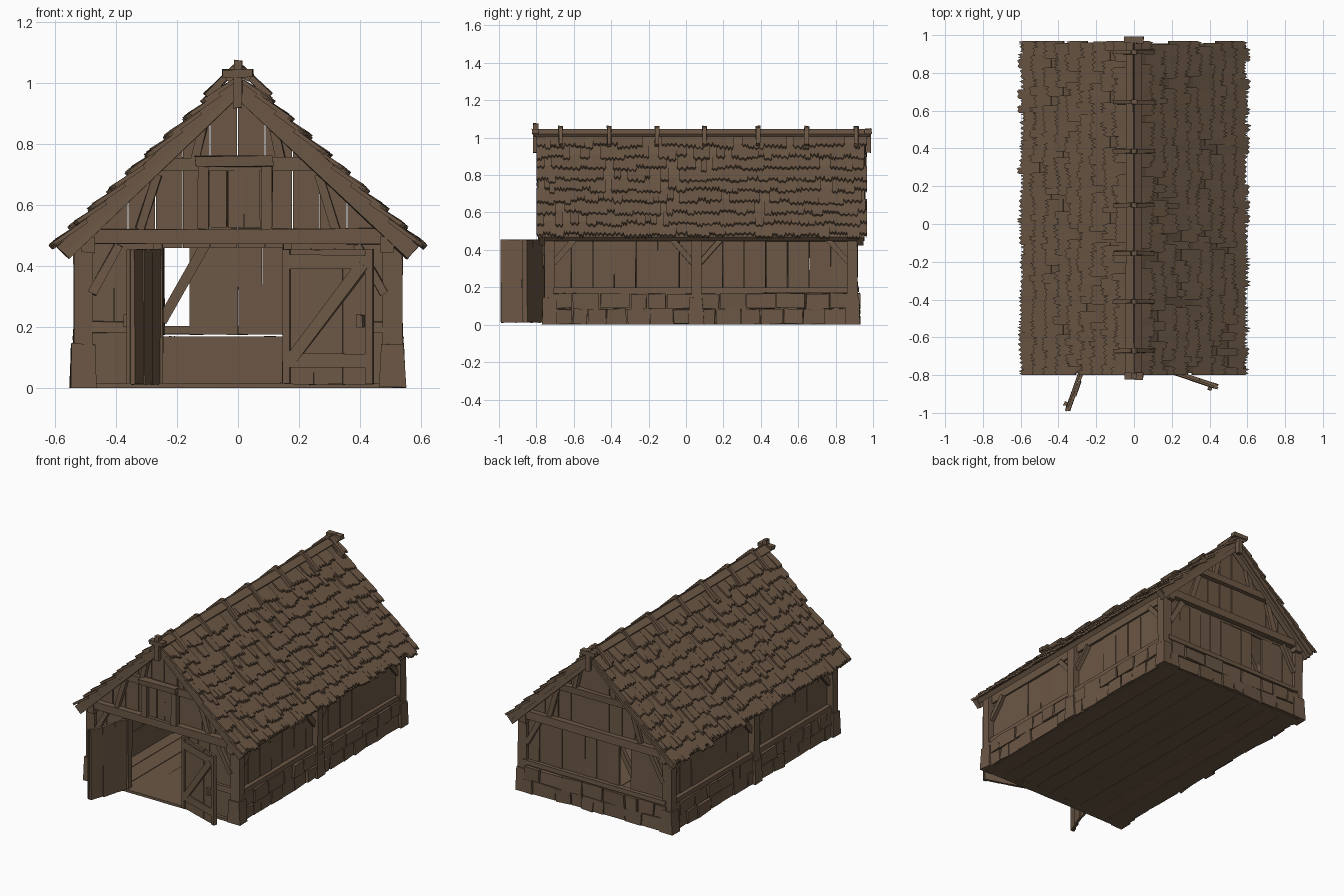
import bpy, bmesh, math, random
from mathutils import Vector as V

if "Cube" in bpy.data.objects:
    bpy.data.objects.remove(bpy.data.objects["Cube"])

random.seed(4)
wood = bpy.data.materials.new("weathered brown")
wood.diffuse_color = (0.15, 0.097, 0.06, 1)
wood.use_nodes = True
wood.node_tree.nodes["Principled BSDF"].inputs["Base Color"].default_value = wood.diffuse_color
parts = {}


def bm_of(part):
    return parts.setdefault(part, bmesh.new())


def hull(part, a, b):
    """Solid between two matching loops of points."""
    bm = bm_of(part)
    va, vb = [bm.verts.new(p) for p in a], [bm.verts.new(p) for p in b]
    bm.faces.new(va)
    bm.faces.new(vb[::-1])
    for i in range(len(a)):
        j = (i + 1) % len(a)
        bm.faces.new((va[j], va[i], vb[i], vb[j]))


def beam(part, p, q, w, t, n, jit=0.003, flare=1.0):
    """Rough-hewn timber from p to q, t thick along n and w wide."""
    p, q, n = V(p), V(q), V(n)
    a = (q - p).normalized()
    n = (n - a * n.dot(a)).normalized()
    s = a.cross(n)

    def loop(c, k):
        return [c + s * (i * w * k / 2) + n * (j * t * k / 2)
                + V([random.uniform(-jit, jit) for _ in range(3)])
                for i, j in ((-1, -1), (1, -1), (1, 1), (-1, 1))]
    a_loop, b_loop = loop(p, flare), loop(q, 1)
    for v in a_loop + b_loop:
        v.z = max(v.z, 0)
    hull(part, a_loop, b_loop)


def planks(part, p, q, z0, z1, n, count, skip=()):
    """Row of upright boards from p to q (xy)."""
    p, q = V((*p, 0)), V((*q, 0))
    step = (q - p) / count
    for i in range(count):
        if i in skip:
            continue
        c = p + step * (i + 0.5) + V(n) * random.uniform(-0.003, 0.003)
        beam(part, c + V((0, 0, z0)), c + V((0, 0, z1)), step.length * 0.985, 0.016, n, 0.002)


def stones(part, p, q, n):
    """Two courses of rough stones over a solid core."""
    p, q, n = V((*p, 0)), V((*q, 0)), V(n)
    d, length = (q - p).normalized(), (q - p).length
    beam(part, p + V((0, 0, 0.085)), q + V((0, 0, 0.085)), 0.17, 0.045, n, 0)
    for z, h in ((0.043, 0.08), (0.127, 0.08)):
        u = 0.0
        while u < length - 0.03:
            w = min(random.uniform(0.07, 0.17), length - u)
            c = p + d * u + n * (0.02 + random.uniform(-0.006, 0.006)) + V((0, 0, z))
            beam(part, c, c + d * (w - 0.006), h, 0.03, n, 0.005)
            u += w


FRONT, BACK = -0.73, 0.89
X, Y, Z = V((1, 0, 0)), V((0, 1, 0)), V((0, 0, 1))

# Floor boards
for i in range(9):
    x = -0.46 + i * 0.115
    beam("floor", (x, -0.76, 0.008), (x, 0.91, 0.008), 0.112, 0.016, Z, 0.002)

# Side walls: stone base, boards, rail, posts, braces and wall plate
for sx in (-1, 1):
    nx = X * sx
    stones("stone_base", (sx * 0.5, FRONT), (sx * 0.5, BACK), nx)
    planks("side_walls", (sx * 0.492, FRONT), (sx * 0.492, BACK), 0.16, 0.55, nx, 14)
    beam("wall_rails", (sx * 0.51, FRONT, 0.185), (sx * 0.51, BACK, 0.185), 0.028, 0.035, nx)
    beam("wall_plates", (sx * 0.49, -0.78, 0.47), (sx * 0.49, 0.94, 0.47), 0.05, 0.045, nx)
    for y in (FRONT, 0.055, BACK):
        beam("posts", (sx * 0.508, y, 0.1), (sx * 0.508, y, 0.49), 0.055, 0.062, nx)
        beam("post_footings", (sx * 0.508, y, 0), (sx * 0.508, y, 0.145), 0.068, 0.074, nx, 0.004, 1.15)
        for dy in (-1, 1):
            if FRONT < y + dy * 0.1 < BACK:
                beam("side_braces", (sx * 0.507, y + dy * 0.02, 0.33),
                     (sx * 0.507, y + dy * 0.13, 0.455), 0.028, 0.03, nx)
    # Corner braces on both ends
    for y, sy in ((FRONT - 0.02, -1), (BACK + 0.015, 1)):
        beam("end_braces", (sx * 0.48, y, 0.31), (sx * 0.39, y, 0.47), 0.028, 0.03, Y * sy)

# Back wall with one missing board
stones("stone_base", (-0.5, BACK), (0.5, BACK), Y)
planks("back_wall", (-0.48, BACK), (0.48, BACK), 0.175, 0.49, Y, 12, (3,))
beam("wall_rails", (-0.5, BACK + 0.015, 0.19), (0.5, BACK + 0.015, 0.19), 0.028, 0.035, Y)
beam("end_braces", (-0.25, 0.85, 0.22), (-0.11, 0.85, 0.47), 0.03, 0.025, Y)

# Front wall beside the doorway
for x0, x1, c in ((-0.48, -0.26, 3), (0.16, 0.48, 4)):
    planks("front_wall", (x0, FRONT), (x1, FRONT), 0, 0.49, Y, c)
    beam("wall_rails", (x0, FRONT - 0.015, 0.2), (x1, FRONT - 0.015, 0.2), 0.035, 0.02, Y)
for x in (-0.262, 0.162):
    beam("door_jambs", (x, FRONT, 0), (x, FRONT, 0.48), 0.03, 0.04, Y)
beam("door_sill", (-0.5, FRONT, 0.008), (0.5, FRONT, 0.008), 0.016, 0.06, Y, 0.001)

# Gables: boards cut to the roof line, beams and struts
for y, sy in ((FRONT, -1), (BACK, 1)):
    for i in range(12):
        x0, x1 = -0.54 + i * 0.09, -0.45 + i * 0.09 - 0.003
        d = random.uniform(-0.004, 0.004)
        prof = [(x0, 0.46), (x1, 0.46), (x1, 1.0 - 0.95 * abs(x1)), (x0, 1.0 - 0.95 * abs(x0))]
        hull("gable_boards", [(x, y + d - 0.008, z) for x, z in prof],
             [(x, y + d + 0.008, z) for x, z in prof])
    yo = y + sy * 0.022
    beam("tie_beams", (-0.5, yo, 0.498), (0.5, yo, 0.498), 0.05, 0.045, Y)
    beam("collar_beams", (-0.27, yo, 0.735), (0.27, yo, 0.735), 0.042, 0.03, Y)
    for x in (-0.14, 0.14):
        beam("gable_struts", (x, yo, 0.75), (x * 0.75, yo, 0.9), 0.03, 0.025, Y)
        beam("gable_struts", (x * 2.3, yo, 0.52), (x * 1.9, yo, 0.7), 0.03, 0.02, Y)
    for sx in (-1, 1):
        beam("barge_boards", (sx * 0.575, y + sy * 0.04, 0.445), (0, y + sy * 0.04, 0.99), 0.058, 0.035, Y)

# Hay hatch in the front gable
yh = FRONT - 0.035
for x in (-0.115, 0.095):
    beam("hatch_frame", (x, yh, 0.52), (x, yh, 0.74), 0.035, 0.035, Y)
beam("hatch_frame", (-0.14, yh - 0.01, 0.745), (0.115, yh - 0.01, 0.745), 0.035, 0.045, Y)
for x in (-0.063, -0.008, 0.046):
    beam("hatch_shutter", (x, yh + 0.01, 0.53), (x, yh + 0.01, 0.725), 0.052, 0.02, Y, 0.005)


# Open doors with Z bracing on the face pointing along n
def door(p, q, n):
    p, q, n = V((*p, 0)), V((*q, 0)), V(n)
    planks("doors", p[:2], q[:2], 0.012, 0.455, n, 3)
    face = n * 0.014

    def at(u, z):
        return p.lerp(q, u) + face + Z * z
    for z in (0.09, 0.415):
        beam("door_battens", at(0.02, z), at(0.98, z), 0.045, 0.014, n, 0.002)
    beam("door_battens", at(0.1, 0.1), at(0.9, 0.405), 0.04, 0.013, n, 0.002)
    for u in (0.03, 0.97):
        beam("door_battens", at(u, 0.015), at(u, 0.455), 0.025, 0.012, n, 0.001)
    beam("door_handles", at(0.88, 0.2) + face, at(0.88, 0.24) + face, 0.02, 0.02, n)


door((0.155, -0.757), (0.445, -0.855), (-0.32, -0.947, 0))
door((-0.26, -0.75), (-0.345, -0.99), (-0.943, 0.333, 0))

# Roof slabs and ragged thatch tufts
slope = math.hypot(0.6, 0.57)
for sx in (-1, 1):
    d = V((sx * 0.6, 0, -0.57)) / slope
    n = V((sx * 0.57, 0, 0.6)) / slope
    top = V((0, 0, 1.025))
    a, b = top, top + d * (slope - 0.02)
    prof = [a, b, b - n * 0.03, a - Z * 0.041]
    hull("roof_deck", [v + Y * -0.79 for v in prof], [v + Y * 0.955 for v in prof])
    rows = 9
    for r in range(rows):
        end = 0.14 + (slope - 0.14) * r / (rows - 1)
        y = -0.8
        while y < 0.95:
            w = min(random.uniform(0.025, 0.06), 0.968 - y)
            u1 = end + random.uniform(-0.025, 0.008)
            u0 = max(0.02, end - 0.14)
            lift = random.uniform(0.014, 0.024)
            tooth = random.uniform(0.012, 0.035)
            out = [(u0, y), (u0, y + w), (u1 - tooth, y + w), (u1, y + w * 0.8),
                   (u1 - tooth * 0.8, y + w * 0.5), (u1 - tooth * 0.15, y + w * 0.25), (u1 - tooth, y)]

            def pt(u, yy, h):
                return top + d * u + n * (h + lift * (u - u0) / (u1 - u0)) + Y * yy
            if r == rows - 1 or random.random() > 0.12:
                hull("thatch", [pt(u, v, 0.003) for u, v in out], [pt(u, v, -0.01) for u, v in out])
            y += w

# Ridge cap, saddle pegs and end finials
for sx in (-1, 1):
    beam("ridge_cap", (sx * 0.018, -0.81, 1.025), (sx * 0.018, 0.985, 1.025), 0.045, 0.018, (sx * 0.5, 0, 0.8))
for y in (-0.67, -0.41, -0.155, 0.1, 0.385, 0.645, 0.91):
    beam("ridge_pegs", (0, y, 1.02), (0, y, 1.062), 0.025, 0.025, Y)
    for sx in (-1, 1):
        beam("ridge_pegs", (sx * 0.01, y, 1.05), (sx * 0.105, y, 0.96), 0.02, 0.022, Y)
for y, h in ((-0.805, 1.075), (0.975, 1.05)):
    beam("ridge_finials", (0, y, 0.92), (0, y, h), 0.028, 0.028, Y)
    beam("ridge_finials", (-0.05, y, 1.033), (0.05, y, 1.033), 0.024, 0.035, Y)

# Turn every part into an object
for name, bm in parts.items():
    bmesh.ops.recalc_face_normals(bm, faces=bm.faces)
    me = bpy.data.meshes.new(name)
    bm.to_mesh(me)
    bm.free()
    me.materials.append(wood)
    bpy.context.collection.objects.link(bpy.data.objects.new(name, me))
